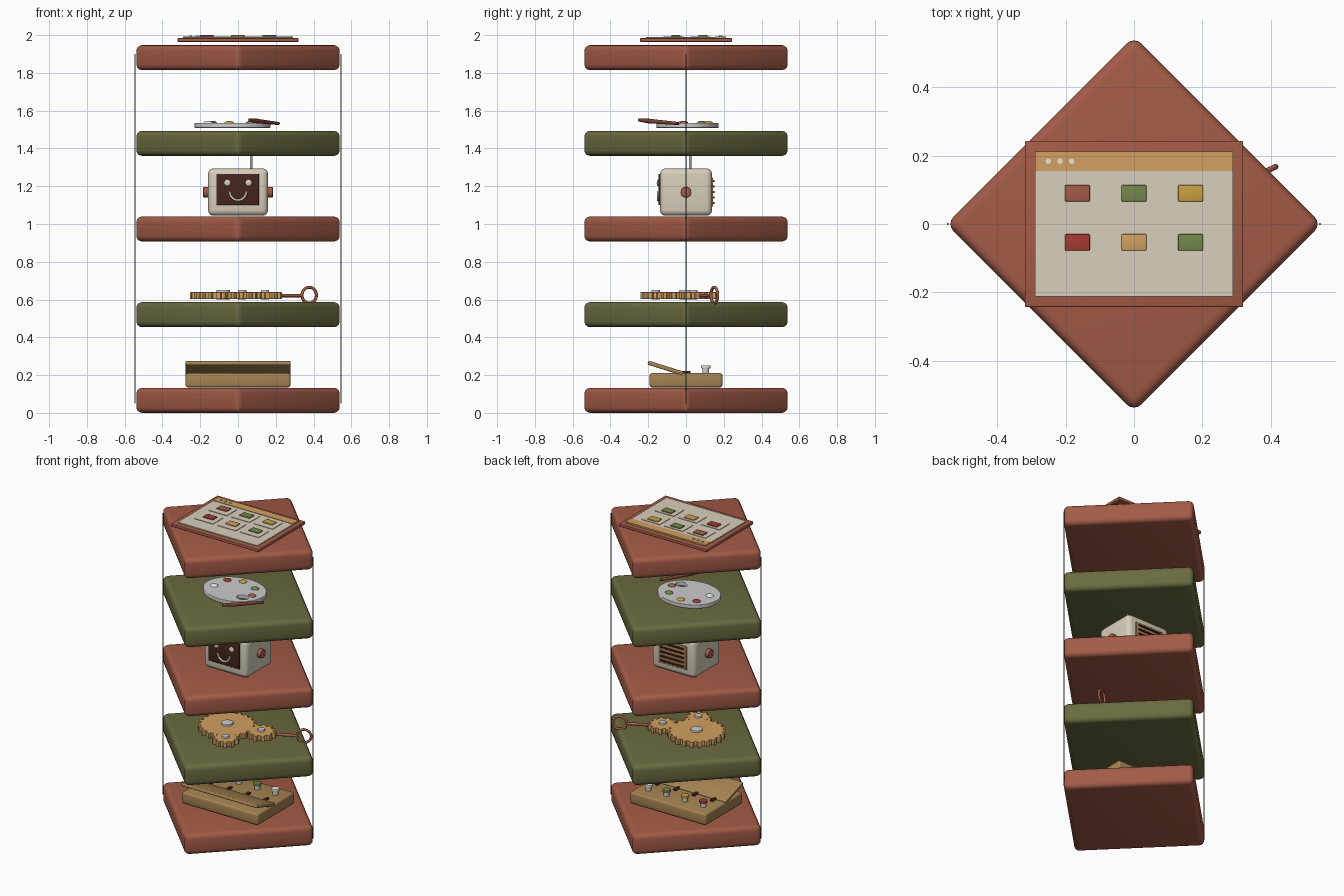
import bpy
from math import sin, cos, pi, radians
from mathutils import Vector

if "Cube" in bpy.data.objects:
    bpy.data.objects.remove(bpy.data.objects["Cube"])


def mat(name, hexv):
    m = bpy.data.materials.new(name)
    rgb = [int(hexv[i:i + 2], 16) / 255 for i in (0, 2, 4)]
    m.diffuse_color = [((c + 0.055) / 1.055) ** 2.4 for c in rgb] + [1]
    m.use_nodes = True
    m.node_tree.nodes["Principled BSDF"].inputs["Base Color"].default_value = m.diffuse_color
    return m


TERRA, OLIVE = mat("terracotta", "A35B47"), mat("olive", "6A6A40")
CREAM, TAN = mat("cream", "D8CFBB"), mat("tan", "D2A062")
WOOD, DARK = mat("wood", "A58352"), mat("dark", "48251F")
GREEN, YELLOW = mat("green", "74874A"), mat("yellow", "C9A040")
RED, WHITE = mat("red", "A33A32"), mat("white", "E8E4DA")
MAROON = mat("maroon", "7E4034")


def finish(o, name, m=None, bevel=0, seg=3):
    o.name = name
    if m:
        o.data.materials.append(m)
    if bevel:
        b = o.modifiers.new("bevel", 'BEVEL')
        b.width, b.segments = bevel, seg
        bpy.ops.object.modifier_apply(modifier=b.name)
    bpy.ops.object.shade_smooth_by_angle(angle=radians(35))
    return o


def box(name, c, size, m=None, bevel=0, rot=(0, 0, 0), seg=3):
    bpy.ops.mesh.primitive_cube_add(size=1, location=c, rotation=rot)
    o = bpy.context.object
    o.scale = size
    bpy.ops.object.transform_apply(location=False, rotation=False, scale=True)
    return finish(o, name, m, bevel, seg)


def rod(name, a, b, r, m=None, r2=None, bevel=0, n=24):
    a, b = Vector(a), Vector(b)
    bpy.ops.mesh.primitive_cone_add(vertices=n, radius1=r, radius2=r if r2 is None else r2,
                                    depth=(b - a).length, location=(a + b) / 2)
    o = bpy.context.object
    o.rotation_euler = (b - a).to_track_quat('Z', 'Y').to_euler()
    return finish(o, name, m, bevel, 2)


def blob(name, c, size, m=None):
    bpy.ops.mesh.primitive_uv_sphere_add(segments=20, ring_count=12, location=c, radius=1)
    o = bpy.context.object
    o.scale = size
    return finish(o, name, m)


def ellipse(cx, cy, rx, ry, n=48):
    return [(cx + rx * cos(2 * pi * i / n), cy + ry * sin(2 * pi * i / n)) for i in range(n)]


def plate(name, loops, z, half, m=None, bevel=0.0):
    """Flat extruded outline; later loops cut holes."""
    cu = bpy.data.curves.new(name, 'CURVE')
    cu.dimensions, cu.fill_mode = '2D', 'BOTH'
    cu.extrude, cu.bevel_depth, cu.offset = half - bevel, bevel, -bevel
    for pts in loops:
        s = cu.splines.new('POLY')
        s.points.add(len(pts) - 1)
        for p, q in zip(s.points, pts):
            p.co = (q[0], q[1], 0, 1)
        s.use_cyclic_u = True
    o = bpy.data.objects.new(name, cu)
    o.location.z = z
    bpy.context.collection.objects.link(o)
    bpy.ops.object.select_all(action='DESELECT')
    o.select_set(True)
    bpy.context.view_layer.objects.active = o
    bpy.ops.object.convert(target='MESH')
    return finish(bpy.context.object, name, m)


# Five stacked diamond slabs
for i in range(5):
    box(f"slab_{i + 1}", (0, 0, 0.0665 + i * 0.4535), (0.778, 0.778, 0.133),
        OLIVE if i % 2 else TERRA, 0.03, (0, 0, pi / 4), 4)

# Thin guide wires at the left and right corners
for s in (-1, 1):
    rod("guide_wire", (s * 0.545, 0, 0.05), (s * 0.545, 0, 1.9), 0.003, OLIVE, n=8)

# Level 1: control box with tilted lid, latches and knobs
box("control_box", (0, 0, 0.173), (0.555, 0.385, 0.075), WOOD, 0.012)
box("tilted_lid", (0, -0.108, 0.237), (0.555, 0.195, 0.022), WOOD, 0.006, (radians(-17.5), 0, 0))
for x, m in zip((-0.2, -0.067, 0.067, 0.2), (RED, YELLOW, GREEN, WHITE)):
    box("latch", (x, 0.0, 0.216), (0.02, 0.05, 0.012), DARK, 0.003)
    rod("knob_stem", (x, 0.105, 0.205), (x, 0.105, 0.238), 0.018)
    rod("knob_cap", (x, 0.105, 0.235), (x, 0.105, 0.252), 0.025, m, bevel=0.004)


# Level 2: gears with hubs, and a winding key
def gear(x, y, r, teeth, hub, phase=0):
    pts = []
    for i in range(teeth):
        for f, rr in ((-0.3, r - 0.018), (-0.2, r), (0.2, r), (0.3, r - 0.018)):
            a = 2 * pi * (i + f + phase) / teeth
            pts.append((x + rr * cos(a), y + rr * sin(a)))
    plate("gear", [pts], 0.621, 0.018, TAN, 0.003)
    rod("gear_hub", (x, y, 0.6), (x, y, 0.651), hub, bevel=0.003)


gear(-0.078, 0, 0.176, 22, 0.036)
gear(0.143, 0.038, 0.09, 11, 0.022, 0.5)
gear(0.022, -0.16, 0.082, 10, 0.022, 0.4)
rod("key_shaft", (0.15, 0.04, 0.621), (0.336, 0.131, 0.621), 0.009, TERRA)
bpy.ops.mesh.primitive_torus_add(major_radius=0.042, minor_radius=0.008, major_segments=36,
                                 minor_segments=12, location=(0.377, 0.15, 0.623),
                                 rotation=(pi / 2, 0, radians(25)))
finish(bpy.context.object, "key_ring", TERRA)

# Level 3: robot head
box("head", (0, 0, 1.169), (0.318, 0.276, 0.25), CREAM, 0.03, seg=4)
box("face_screen", (-0.002, -0.138, 1.183), (0.226, 0.016, 0.165), DARK, 0.004)
for s in (-1, 1):
    blob("eye", (s * 0.056, -0.147, 1.218), (0.018, 0.008, 0.018), CREAM)
    rod("ear", (s * 0.15, 0, 1.168), (s * 0.184, 0, 1.168), 0.028, TERRA, bevel=0.004)
cu = bpy.data.curves.new("smile", 'CURVE')
cu.dimensions, cu.bevel_depth, cu.use_fill_caps = '3D', 0.006, True
sp = cu.splines.new('POLY')
sp.points.add(16)
for i, p in enumerate(sp.points):
    a = pi + pi * i / 16
    p.co = (0.044 * cos(a), -0.147, 1.172 + 0.046 * sin(a), 1)
smile = bpy.data.objects.new("smile", cu)
cu.materials.append(CREAM)
bpy.context.collection.objects.link(smile)
rod("antenna", (0.07, 0.022, 1.28), (0.07, 0.022, 1.4), 0.006)
box("back_vent", (0, 0.138, 1.17), (0.205, 0.012, 0.155), WOOD, 0.003)
for i in range(5):
    box("vent_slat", (0, 0.146, 1.112 + i * 0.029), (0.17, 0.012, 0.01), DARK, 0.003)

# Level 4: painter's palette, paint blobs and brush
plate("palette", [ellipse(-0.029, 0.008, 0.201, 0.165), ellipse(0.075, -0.06, 0.038, 0.028, 24)],
      1.522, 0.013, None, 0.004)
for x, y, m in ((-0.157, -0.022, WHITE), (-0.137, 0.085, RED), (-0.047, 0.121, YELLOW),
                (0.067, 0.082, GREEN), (0.11, -0.01, TERRA)):
    blob("paint", (x, y, 1.535), (0.025, 0.022, 0.011), m)
rod("brush_handle", (0.215, -0.04, 1.532), (0.1, -0.196, 1.545), 0.008, MAROON, 0.012)
rod("brush_tip", (0.1, -0.196, 1.545), (0.06, -0.25, 1.551), 0.013, MAROON, 0.008)

# Level 5: framed screen with title bar and cards
box("screen_frame", (0, 0, 1.974), (0.64, 0.486, 0.02), TERRA, 0.004)
box("screen_panel", (0, 0, 1.985), (0.58, 0.424, 0.01), CREAM)
box("title_bar", (0, 0.184, 1.988), (0.58, 0.057, 0.01), TAN)
for x in (-0.251, -0.217, -0.183):
    rod("window_dot", (x, 0.184, 1.99), (x, 0.184, 1.997), 0.008, WHITE)
for row, ms in enumerate(((TERRA, GREEN, YELLOW), (RED, TAN, GREEN))):
    y = 0.078 - 0.144 * row
    for i, m in enumerate(ms):
        x = (i - 1) * 0.166
        box("card", (x, y, 1.989), (0.135, 0.106, 0.009), CREAM)
        box("card_chip", (x, y + 0.012, 1.995), (0.073, 0.048, 0.01), m, 0.003)
